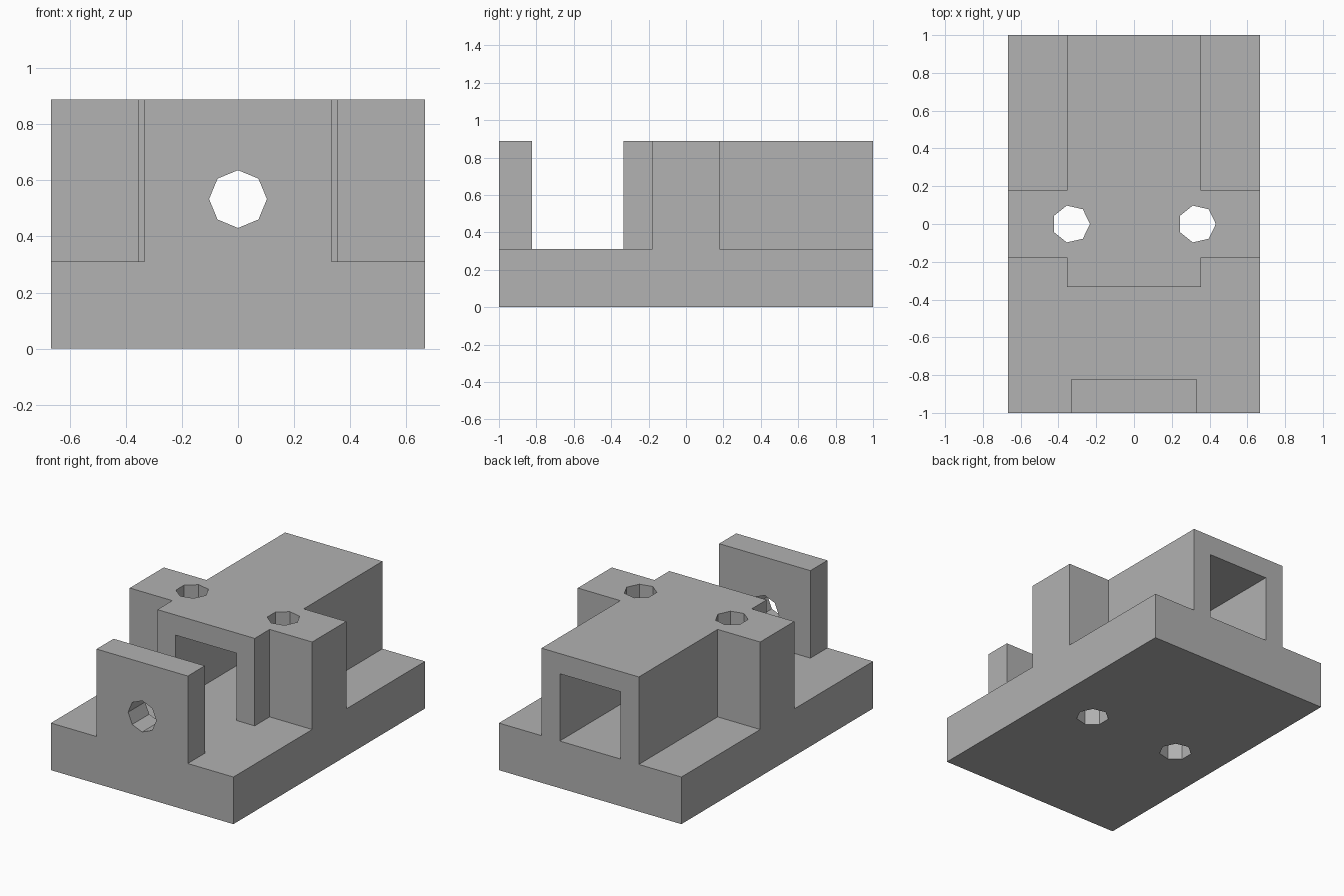
import bpy
import bmesh
from math import cos, sin, tau
from mathutils import Vector

cube = bpy.data.objects.get("Cube")
if cube:
    bpy.data.objects.remove(cube, do_unlink=True)

U = 1 / 45                      # design grid step
FLOOR, TOP = 14 * U, 40 * U     # top of the base, top of the blocks
HALF_W = 30 * U

grey = bpy.data.materials.new("plain_grey")
grey.use_nodes = True
colour = (0.445, 0.445, 0.445, 1)
grey.diffuse_color = colour
grey.node_tree.nodes["Principled BSDF"].inputs["Base Color"].default_value = colour


def prism(name, outline, sweep):
    """Extrude a closed outline of 3D points along a vector."""
    bm = bmesh.new()
    face = bm.faces.new([bm.verts.new(p) for p in outline])
    out = bmesh.ops.extrude_face_region(bm, geom=[face], use_keep_orig=True)
    moved = [g for g in out["geom"] if isinstance(g, bmesh.types.BMVert)]
    bmesh.ops.translate(bm, verts=moved, vec=Vector(sweep))
    bmesh.ops.recalc_face_normals(bm, faces=bm.faces)
    mesh = bpy.data.meshes.new(name)
    bm.to_mesh(mesh)
    bm.free()
    mesh.materials.append(grey)
    obj = bpy.data.objects.new(name, mesh)
    bpy.context.collection.objects.link(obj)
    return obj


def block(name, half_x, y0, y1, z0, z1):
    corners = [(-half_x, y0, z0), (half_x, y0, z0), (half_x, y1, z0), (-half_x, y1, z0)]
    return prism(name, corners, (0, 0, z1 - z0))


def cut(target, cutters):
    """Subtract the cutters and bake the result into the target."""
    for cutter in cutters:
        cutter.hide_render = True
        mod = target.modifiers.new("cut", "BOOLEAN")
        mod.operation = "DIFFERENCE"
        mod.solver = "EXACT"
        mod.object = cutter
    graph = bpy.context.evaluated_depsgraph_get()
    baked = bpy.data.meshes.new_from_object(target.evaluated_get(graph))
    target.modifiers.clear()
    target.data = baked
    for cutter in cutters:
        bpy.data.objects.remove(cutter, do_unlink=True)


def screw_bores():
    """Two seven-sided vertical bores, one through each ear."""
    bores = []
    for x in (-15 * U, 15 * U):
        ring = [(x + 0.1 * cos(tau * i / 7), 0.1 * sin(tau * i / 7), -0.1) for i in range(7)]
        bores.append(prism("screw_bore", ring, (0, 0, 1.2)))
    return bores


# Base slab
base = block("base_slab", HALF_W, -1, 1, 0, FLOOR)
cut(base, screw_bores())

# Housing with side ears: mirrored plan outline, square channel along its length
half_plan = [(16 * U, -15 * U), (16 * U, -8 * U), (HALF_W, -8 * U),
             (HALF_W, 8 * U), (16 * U, 8 * U), (16 * U, 1)]
plan = half_plan + [(-x, y) for x, y in reversed(half_plan)]
housing = prism("channel_housing", [(x, y, FLOOR) for x, y in plan], (0, 0, TOP - FLOOR))
channel = block("channel_cutter", 10 * U, -0.5, 1.2, FLOOR - 0.1, 34 * U)
cut(housing, [channel] + screw_bores())

# Front stop plate with an eight-sided bore in line with the channel
plate = block("front_plate", 15 * U, -1, -37 * U, FLOOR, TOP)
ring = [(0.103 * cos(tau * i / 8), -1.1, 24 * U + 0.103 * sin(tau * i / 8)) for i in range(8)]
cut(plate, [prism("plate_bore", ring, (0, 0.4, 0))])
